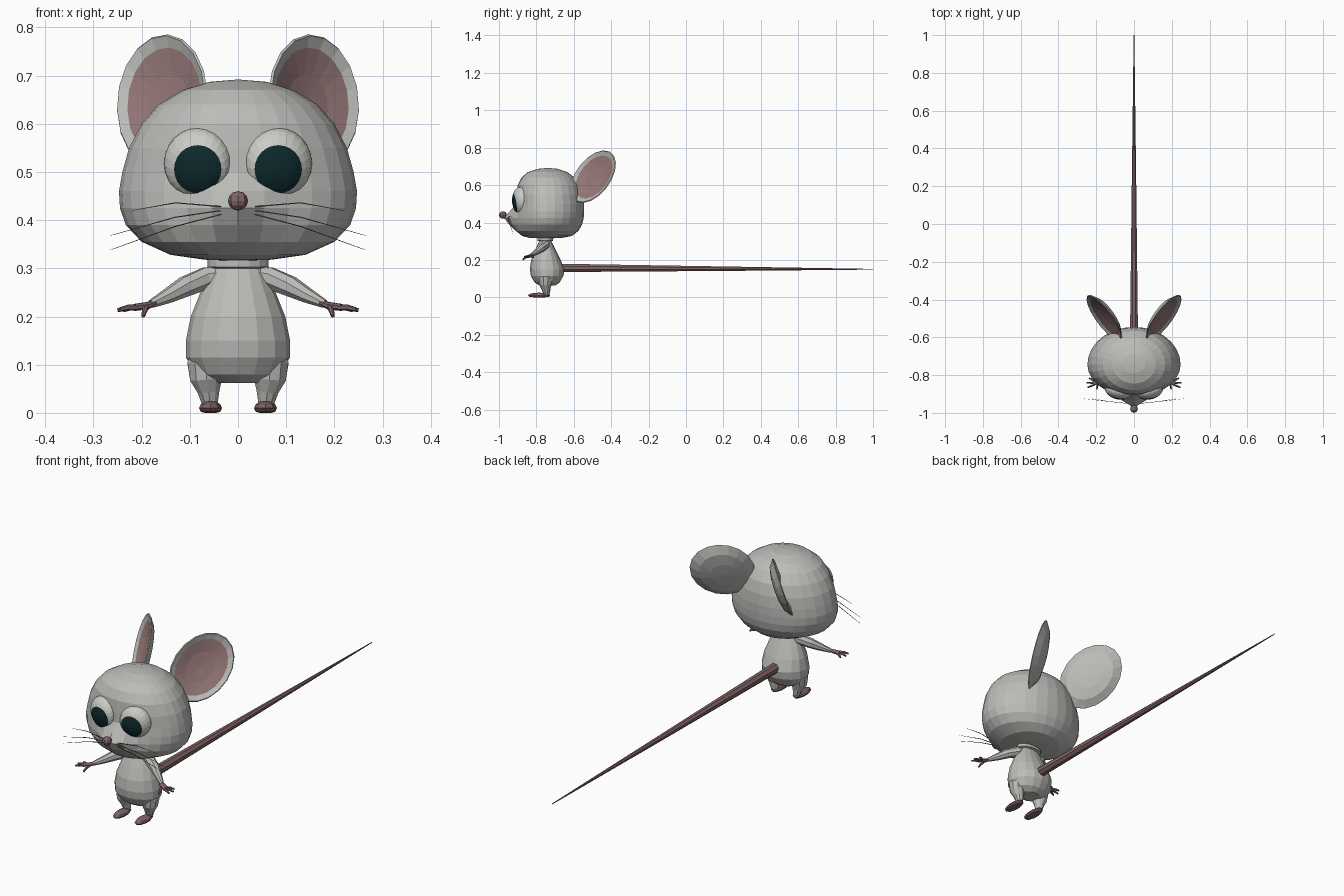
import bpy, bmesh, math
from mathutils import Vector, Matrix

if "Cube" in bpy.data.objects:
    bpy.data.objects.remove(bpy.data.objects["Cube"])

def mat(name, r, g, b):
    m = bpy.data.materials.new(name)
    m.diffuse_color = (r, g, b, 1)
    m.use_nodes = True
    m.node_tree.nodes["Principled BSDF"].inputs["Base Color"].default_value = m.diffuse_color
    return m

FUR = mat("grey_fur", .50, .50, .48)
PINK = mat("inner_ear_pink", .31, .19, .19)
SKIN = mat("skin_brown_pink", .22, .13, .135)
WHITE = mat("eye_white", .60, .60, .57)
DARK = mat("pupil_teal", .004, .022, .024)
HAIR = mat("whisker_grey", .12, .12, .12)

def finish(name, bm, mats):
    bmesh.ops.recalc_face_normals(bm, faces=bm.faces)
    me = bpy.data.meshes.new(name)
    bm.to_mesh(me)
    bm.free()
    for m in mats:
        me.materials.append(m)
    ob = bpy.data.objects.new(name, me)
    bpy.context.collection.objects.link(ob)
    return ob

def loft(name, rings, mats, start=None, end=None, band_mat=lambda i: 0):
    """Skin closed rings of points; optional pole points close the ends."""
    bm = bmesh.new()
    vr = [[bm.verts.new(p) for p in r] for r in rings]
    n = len(vr[0])
    for i in range(len(vr) - 1):
        for k in range(n):
            j = (k + 1) % n
            f = bm.faces.new((vr[i][k], vr[i][j], vr[i + 1][j], vr[i + 1][k]))
            f.material_index = band_mat(i)
    for ring, pole, idx in ((vr[0], start, -1), (vr[-1], end, len(vr) - 1)):
        if pole is None:
            bm.faces.new(ring)
            continue
        p = bm.verts.new(pole)
        for k in range(n):
            bm.faces.new((ring[k], ring[(k + 1) % n], p)).material_index = band_mat(idx)
    return finish(name, bm, mats)

def tube(name, pts, radii, sides, m, flat=1.0):
    pts = [Vector(p) for p in pts]
    rings = []
    for i, p in enumerate(pts):
        t = (pts[min(i + 1, len(pts) - 1)] - pts[max(i - 1, 0)]).normalized()
        ref = Vector((0, 0, 1)) if abs(t.z) < .8 else Vector((0, 1, 0))
        a = t.cross(ref).normalized()
        b = a.cross(t)
        rings.append([p + radii[i] * (a * math.cos(w) + b * flat * math.sin(w))
                      for w in (2 * math.pi * (k + .5) / sides for k in range(sides))])
    return loft(name, rings, [m])

def oval_ring(z, w, yf, yb, n, yc, bump=None):
    ring = []
    for k in range(n):
        a = 2 * math.pi * k / n
        x, s = w * math.cos(a), math.sin(a)
        y = yc + (s * (yc - yf) if s < 0 else s * (yb - yc))
        if bump and s < 0:
            y -= bump(x, z)
        ring.append((x, y, z))
    return ring

def ball(name, center, scale, seg, rings, m, floor=None):
    bm = bmesh.new()
    bmesh.ops.create_uvsphere(bm, u_segments=seg, v_segments=rings, radius=1)
    for v in bm.verts:
        v.co = Vector(c + s * q for c, s, q in zip(center, scale, v.co))
        if floor is not None:
            v.co.z = max(v.co.z, floor)
    return finish(name, bm, [m])

# Head: stacked ovals with a pointed muzzle
def muzzle(x, z):
    return .058 * math.exp(-(x / .065) ** 2 - ((z - .425) / .045) ** 2)

head = [(.318, .07, -.84, -.66), (.328, .14, -.875, -.61), (.355, .20, -.905, -.575),
        (.39, .233, -.915, -.555), (.425, .245, -.915, -.547), (.46, .247, -.91, -.545),
        (.50, .24, -.905, -.545), (.55, .226, -.905, -.55), (.60, .20, -.90, -.565),
        (.64, .165, -.88, -.595), (.67, .115, -.845, -.635), (.687, .06, -.79, -.685)]
loft("head", [oval_ring(z, w, f, b, 28, -.745, muzzle) for z, w, f, b in head], [FUR],
     (0, -.745, .314), (0, -.74, .692))

# Body and neck
body = [(.062, .055, -.78, -.70), (.08, .088, -.81, -.675), (.115, .108, -.83, -.655),
        (.15, .108, -.835, -.65), (.20, .098, -.828, -.67), (.25, .078, -.808, -.695),
        (.29, .06, -.79, -.715), (.30, .055, -.785, -.72), (.303, .063, -.795, -.71), (.325, .063, -.795, -.71)]
loft("body", [oval_ring(z, w, f, b, 16, -.745) for z, w, f, b in body], [FUR])

# Nose and tail
ball("nose", (0, -.979, .44), (.021, .021, .02), 8, 6, SKIN)
tube("tail", [(0, -.68, .157), (0, -.6, .157), (0, .2, .153), (0, 1, .15)],
     [.024, .023, .013, .002], 8, SKIN)

for side, sx in (("right", 1), ("left", -1)):
    def P(x, y, z):
        return (sx * x, y, z)

    # Ear: leaning dish with a fur rim and pink inside
    s, c = .3, .954
    d, n = Vector((.66, .75, 0)), Vector((.75 * c, -.66 * c, s))
    u = Vector((-.75 * s, .66 * s, c))
    ctr = Vector((.157, -.496, .645))
    long, wide = (d + u) / 2 ** .5 * .166, (d - u) / 2 ** .5 * .126

    def ear_pt(r, h, a):
        return P(*(ctr + r * (long * math.cos(a) + wide * math.sin(a)) + n * h))
    layers = [(.4, -.034), (.75, -.024), (1, 0), (.97, .004), (.82, -.006), (.45, -.018)]
    loft("ear_" + side, [[ear_pt(r, h, 2 * math.pi * k / 18) for k in range(18)] for r, h in layers],
         [FUR, PINK], ear_pt(0, -.037, 0), ear_pt(0, -.023, 0), lambda i: int(i >= 4))

    # Eye: flattened ball whose pole is the pupil, looking slightly down and in
    bm = bmesh.new()
    bmesh.ops.create_uvsphere(bm, u_segments=24, v_segments=16, radius=1)
    for f in bm.faces:
        f.material_index = int(f.calc_center_median().z > math.cos(math.pi / 4))
    look = Vector((-.17, -.95, -.24)).to_track_quat('Z', 'Y').to_matrix().to_4x4()
    bm.transform(Matrix.Translation((.084, -.883, .518)) @ Matrix.Rotation(math.radians(15), 4, 'Z')
                 @ Matrix.Diagonal((.071, .045, .073, 1)) @ look)
    bm.transform(Matrix.Diagonal((sx, 1, 1, 1)))
    finish("eye_" + side, bm, [WHITE, DARK])

    # Whiskers
    for z0, x1, z1 in ((.428, .22, .42), (.42, .265, .368), (.412, .265, .338)):
        tube("whisker_" + side, [P(.035, -.95, z0), P(.13, -.94, (z0 + z1) / 2 + .012), P(x1, -.925, z1)],
             [.0018, .0015, .0006], 4, HAIR)

    # Arm, palm and fingers
    tube("arm_" + side, [P(.03, -.75, .285), P(.065, -.752, .28), P(.11, -.775, .262),
                         P(.145, -.80, .243), P(.18, -.825, .226)],
         [.022, .024, .022, .016, .009], 8, FUR)
    tube("palm_" + side, [P(.172, -.822, .229), P(.19, -.832, .222), P(.214, -.842, .219)],
         [.009, .015, .014], 8, SKIN, .55)
    for x, y, z in ((.238, -.815, .213), (.25, -.84, .213), (.245, -.865, .214), (.197, -.873, .201)):
        base = Vector((.208, -.842 + (y + .842) * .35, .218)) if x > .2 else Vector((.19, -.84, .22))
        tip = Vector((x, y, z))
        tube("finger_" + side, [P(*base), P(*(base.lerp(tip, .5) + Vector((0, 0, .003)))), P(*tip)],
             [.006, .006, .004], 6, SKIN)

    # Leg and foot
    tube("leg_" + side, [P(.06, -.745, .14), P(.066, -.75, .10), P(.066, -.752, .07), P(.061, -.748, .045),
                         P(.058, -.745, .015)], [.036, .041, .035, .024, .016], 10, FUR)
    ball("foot_" + side, P(.057, -.785, .01), (.025, .06, .015), 10, 6, SKIN, 0)
